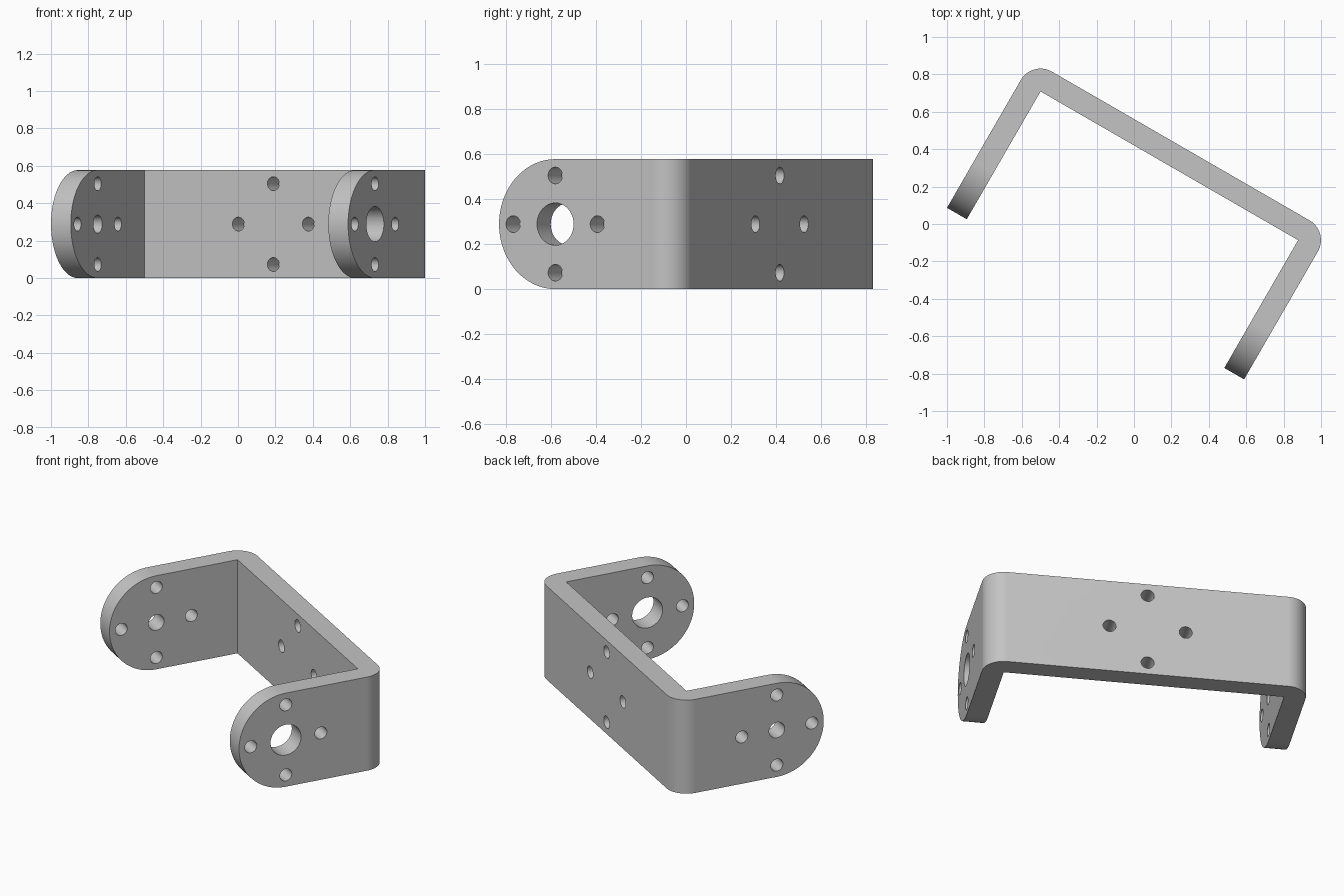
import bpy, bmesh
from math import sin, cos, pi, radians
from mathutils import Matrix, Vector

cube = bpy.data.objects.get("Cube")
if cube:
    bpy.data.objects.remove(cube, do_unlink=True)

W, T, H = 0.917, 0.122, 0.577      # half width, plate thickness, height
BACK = 0.364                       # inner face of the back plate
TIP = -0.425                       # rounded ends of the arms
R = H / 2
HUB = TIP + R                      # centre of the rounded ends
RING = 0.216                       # distance of screw holes from the centre

metal = bpy.data.materials.new("grey metal")
metal.use_nodes = True
GREY = (0.55, 0.55, 0.55, 1)
metal.diffuse_color = GREY
metal.node_tree.nodes["Principled BSDF"].inputs["Base Color"].default_value = GREY


def arc(cx, cy, r, start, end, n):
    angles = [radians(start + (end - start) * i / n) for i in range(n + 1)]
    return [(cx + r * cos(a), cy + r * sin(a)) for a in angles]


def prism(name, outline, place, depth):
    """Extrude a flat outline; place maps (a, b, d) to a 3D point."""
    bm = bmesh.new()
    face = bm.faces.new([bm.verts.new(place(a, b, depth[0])) for a, b in outline])
    shift = Vector(place(0, 0, depth[1])) - Vector(place(0, 0, depth[0]))
    top = bmesh.ops.extrude_face_region(bm, geom=[face], use_keep_orig=True)
    bmesh.ops.translate(bm, vec=shift, verts=[v for v in top["geom"] if isinstance(v, bmesh.types.BMVert)])
    bmesh.ops.recalc_face_normals(bm, faces=bm.faces)
    mesh = bpy.data.meshes.new(name)
    bm.to_mesh(mesh)
    bm.free()
    mesh.materials.append(metal)
    obj = bpy.data.objects.new(name, mesh)
    bpy.context.collection.objects.link(obj)
    return obj


def along_x(a, b, d):
    return (d, a, b)


def along_y(a, b, d):
    return (a, d, b)


def along_z(a, b, d):
    return (a, b, d)


def cut(target, cutter, operation):
    cutter.hide_render = True
    mod = target.modifiers.new("cut", 'BOOLEAN')
    mod.operation, mod.solver, mod.object = operation, 'EXACT', cutter
    bpy.context.view_layer.objects.active = target
    bpy.ops.object.modifier_apply(modifier=mod.name)
    bpy.data.objects.remove(cutter, do_unlink=True)


# Bent plate: sharp inside corners, rounded outside corners
inner = W - T
plan = [(-inner, TIP - 0.1), (-inner, BACK), (inner, BACK), (inner, TIP - 0.1), (W, TIP - 0.1)]
plan += arc(inner, BACK, T, 0, 90, 20) + arc(-inner, BACK, T, 90, 180, 20)
plan += [(-W, TIP - 0.1)]
bracket = prism("u_bracket", plan, along_z, (-0.1, H + 0.1))

# Side outline gives the height and the half-round arm ends
side = [(1, 0), (1, H)] + arc(HUB, R, R, 90, 270, 64)
cut(bracket, prism("side_outline", side, along_x, (-2, 2)), 'INTERSECT')


def drill(place, a, r, depth):
    circle = arc(a[0], a[1], r, 0, 360, 40)[:-1]
    cut(bracket, prism("drill", circle, place, depth), 'DIFFERENCE')


# Four screw holes in each arm and in the back plate
for place, centre, depth in ((along_x, HUB, (-1, 0)), (along_x, HUB, (0, 1)),
                             (along_y, 0, (BACK - 0.1, BACK + 0.3))):
    for k in range(4):
        a = k * pi / 2
        drill(place, (centre + RING * cos(a), R + RING * sin(a)), 0.037, depth)

# Axle holes: a small one in the right arm, a large one in the left arm
drill(along_x, (HUB, R), 0.048, (-1, 0))
drill(along_x, (HUB, R), 0.094, (0, 1))

# Smooth curves, crisp edges, even flat faces
bpy.ops.object.select_all(action='DESELECT')
bracket.select_set(True)
bpy.context.view_layer.objects.active = bracket
bpy.ops.object.shade_smooth_by_angle(angle=radians(30))
weighted = bracket.modifiers.new("even_shading", 'WEIGHTED_NORMAL')
weighted.keep_sharp = True

# Turn the whole bracket on its stand
turn = Matrix.Rotation(radians(-30), 4, 'Z')
bracket.matrix_world = turn @ Matrix.Translation((0.008, 0, 0))
